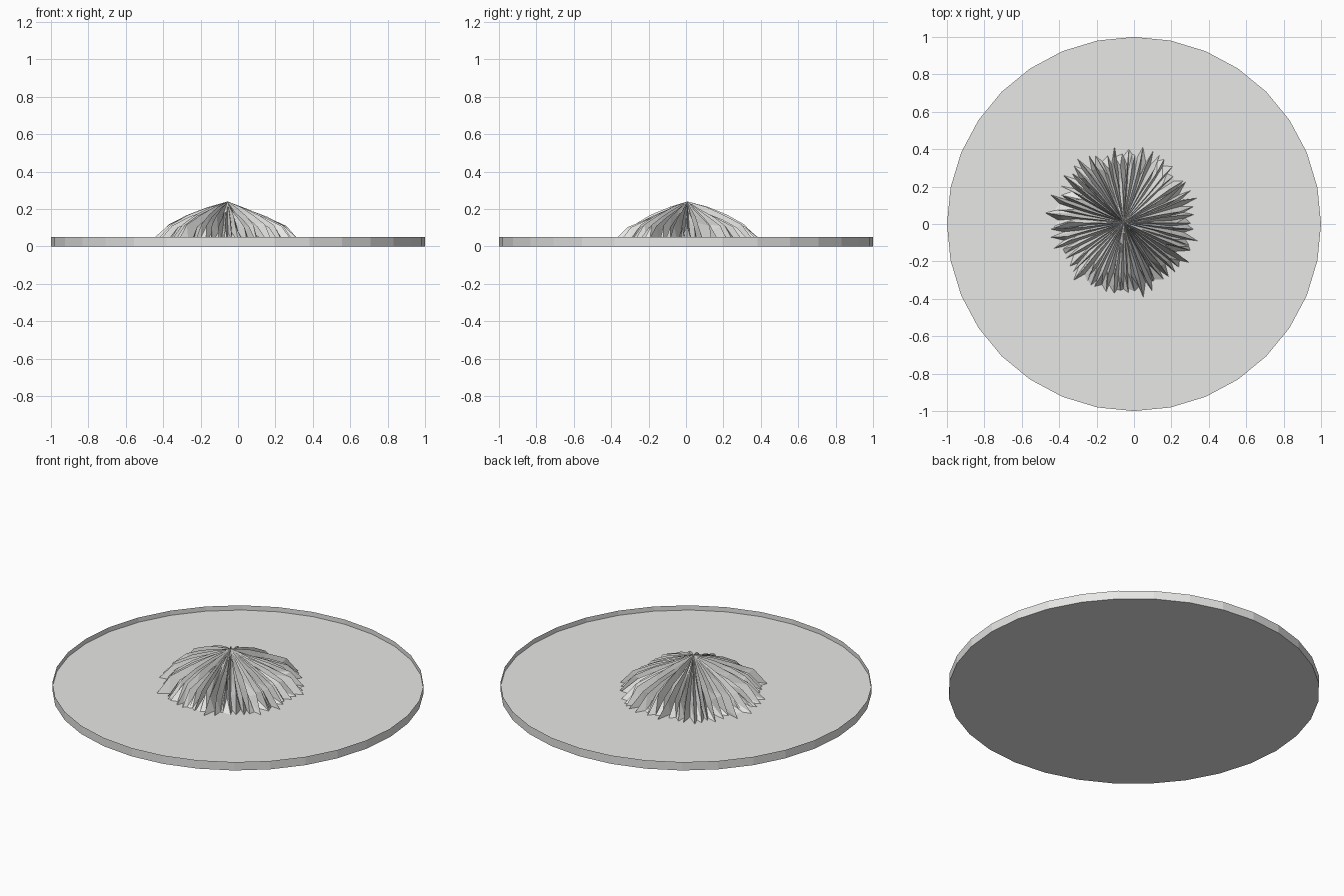
import bpy, bmesh, math, random

if "Cube" in bpy.data.objects:
    bpy.data.objects.remove(bpy.data.objects["Cube"])

random.seed(7)

grey = bpy.data.materials.new("light_grey")
grey.diffuse_color = (0.8, 0.8, 0.79, 1)
grey.use_nodes = True
grey.node_tree.nodes["Principled BSDF"].inputs["Base Color"].default_value = grey.diffuse_color


def make_object(name, bm):
    mesh = bpy.data.meshes.new(name)
    bm.to_mesh(mesh)
    bm.free()
    mesh.materials.append(grey)
    obj = bpy.data.objects.new(name, mesh)
    bpy.context.collection.objects.link(obj)
    return obj


SIDES, RIM_HEIGHT, FLOOR = 32, 0.05, 0.022

# Shallow dish: flat underside with a thin upright rim
bm = bmesh.new()
bmesh.ops.create_circle(bm, cap_ends=True, segments=SIDES, radius=1)
bmesh.ops.recalc_face_normals(bm, faces=bm.faces)
for f in bm.faces:
    if f.normal.z > 0:
        f.normal_flip()
rim = bmesh.ops.extrude_edge_only(bm, edges=bm.edges[:])
for v in rim["geom"]:
    if isinstance(v, bmesh.types.BMVert):
        v.co.z = RIM_HEIGHT
bm.normal_update()
for f in bm.faces:
    c = f.calc_center_median()
    if abs(f.normal.z) < 0.5 and f.normal.dot(c) < 0:
        f.normal_flip()
make_object("dish", bm)

# Floor recessed slightly below the rim
bm = bmesh.new()
bmesh.ops.create_circle(bm, cap_ends=True, segments=SIDES, radius=1)
for v in bm.verts:
    v.co.z = FLOOR
bm.normal_update()
for f in bm.faces:
    if f.normal.z < 0:
        f.normal_flip()
make_object("dish_floor", bm)

# Pleated mound: spokes alternate between ridges and valleys around one peak
PEAK = (-0.055, 0.008, 0.24)
RIDGE = [(0.11, 0.205), (0.21, 0.165), (0.31, 0.115), (0.39, FLOOR)]
VALLEY = [(0.09, 0.187), (0.17, 0.132), (0.26, 0.075), (0.345, FLOOR)]
SPOKES = 116

bm = bmesh.new()
peak = bm.verts.new(PEAK)
spokes = []
for i in range(SPOKES):
    profile = VALLEY if i % 2 else RIDGE
    angle = 2 * math.pi * (i + random.uniform(-0.35, 0.35)) / SPOKES
    stretch = random.uniform(0.92, 1.07)
    lift = random.uniform(0.84, 1.04)
    spoke = []
    for k, (r, z) in enumerate(profile):
        a = angle + random.uniform(-0.012, 0.012) * k
        r *= stretch * random.uniform(0.97, 1.03)
        z = FLOOR + (z - FLOOR) * lift
        spoke.append(bm.verts.new((PEAK[0] + r * math.cos(a),
                                   PEAK[1] + r * math.sin(a), z)))
    spokes.append(spoke)
for i, a in enumerate(spokes):
    b = spokes[(i + 1) % SPOKES]
    bm.faces.new((peak, a[0], b[0]))
    for k in range(len(a) - 1):
        bm.faces.new((a[k], a[k + 1], b[k + 1]))
        bm.faces.new((a[k], b[k + 1], b[k]))
make_object("pleated_mound", bm)
